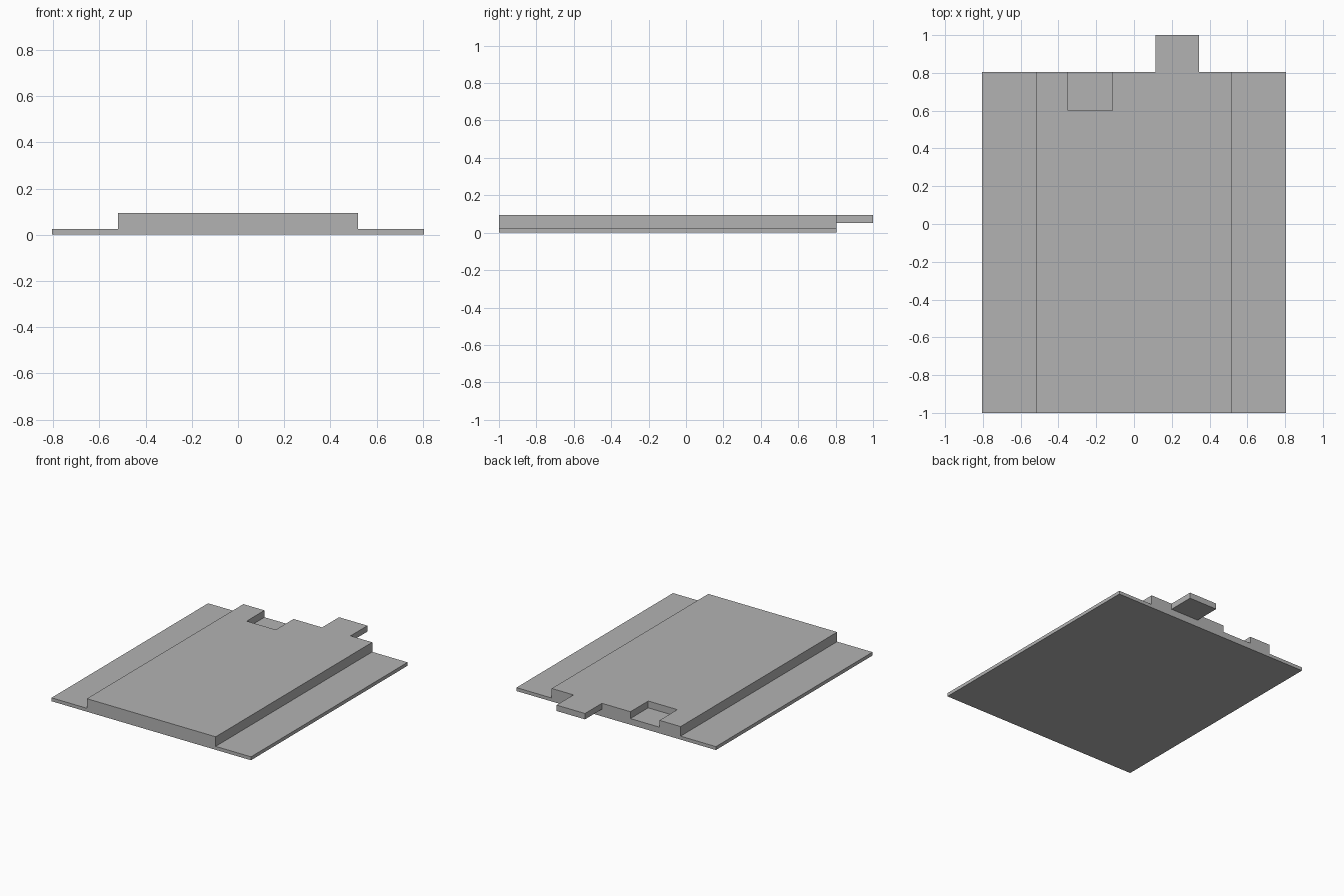
import bpy
import bmesh

# Remove the default object
cube = bpy.data.objects.get("Cube")
if cube:
    bpy.data.objects.remove(cube, do_unlink=True)

HALF_W, RIDGE, FLANGE, TOP = 0.805, 0.52, 0.025, 0.095
FRONT, BACK = -1.0, 0.805

grey = bpy.data.materials.new("plain_grey")
grey.use_nodes = True
colour = (0.45, 0.45, 0.45, 1.0)
grey.diffuse_color = colour
grey.node_tree.nodes["Principled BSDF"].inputs["Base Color"].default_value = colour


def extrude_profile(name, profile, y0, y1):
    """Extrude an x-z outline along y."""
    bm = bmesh.new()
    face = bm.faces.new([bm.verts.new((x, y0, z)) for x, z in profile])
    moved = bmesh.ops.extrude_face_region(bm, geom=[face])["geom"]
    verts = [v for v in moved if isinstance(v, bmesh.types.BMVert)]
    bmesh.ops.translate(bm, verts=verts, vec=(0, y1 - y0, 0))
    bmesh.ops.recalc_face_normals(bm, faces=bm.faces[:])
    mesh = bpy.data.meshes.new(name)
    bm.to_mesh(mesh)
    bm.free()
    mesh.materials.append(grey)
    obj = bpy.data.objects.new(name, mesh)
    bpy.context.collection.objects.link(obj)
    return obj


def box(name, x0, x1, y0, y1, z0, z1):
    return extrude_profile(name, [(x0, z0), (x1, z0), (x1, z1), (x0, z1)], y0, y1)


def combine(target, tool, operation):
    """Apply a boolean and discard the tool object."""
    mod = target.modifiers.new(operation, 'BOOLEAN')
    mod.operation = operation
    mod.solver = 'EXACT'
    mod.object = tool
    bpy.context.view_layer.objects.active = target
    bpy.ops.object.modifier_apply(modifier=mod.name)
    bpy.data.objects.remove(tool, do_unlink=True)


# Raised slab with a thin flange along each side
half = [(HALF_W, 0), (HALF_W, FLANGE), (RIDGE, FLANGE), (RIDGE, TOP)]
outline = half + [(-x, z) for x, z in reversed(half)]
panel = extrude_profile("interlocking_panel", outline, FRONT, BACK)

# Notch in the back edge, open to the top and rear
combine(panel, box("notch_cutter", -0.35, -0.115, 0.6, 0.9, 0.045, 0.2), 'DIFFERENCE')

# Matching tab projecting from the back edge
box("locking_tab", 0.115, 0.345, BACK, 1.0, 0.052, TOP)
